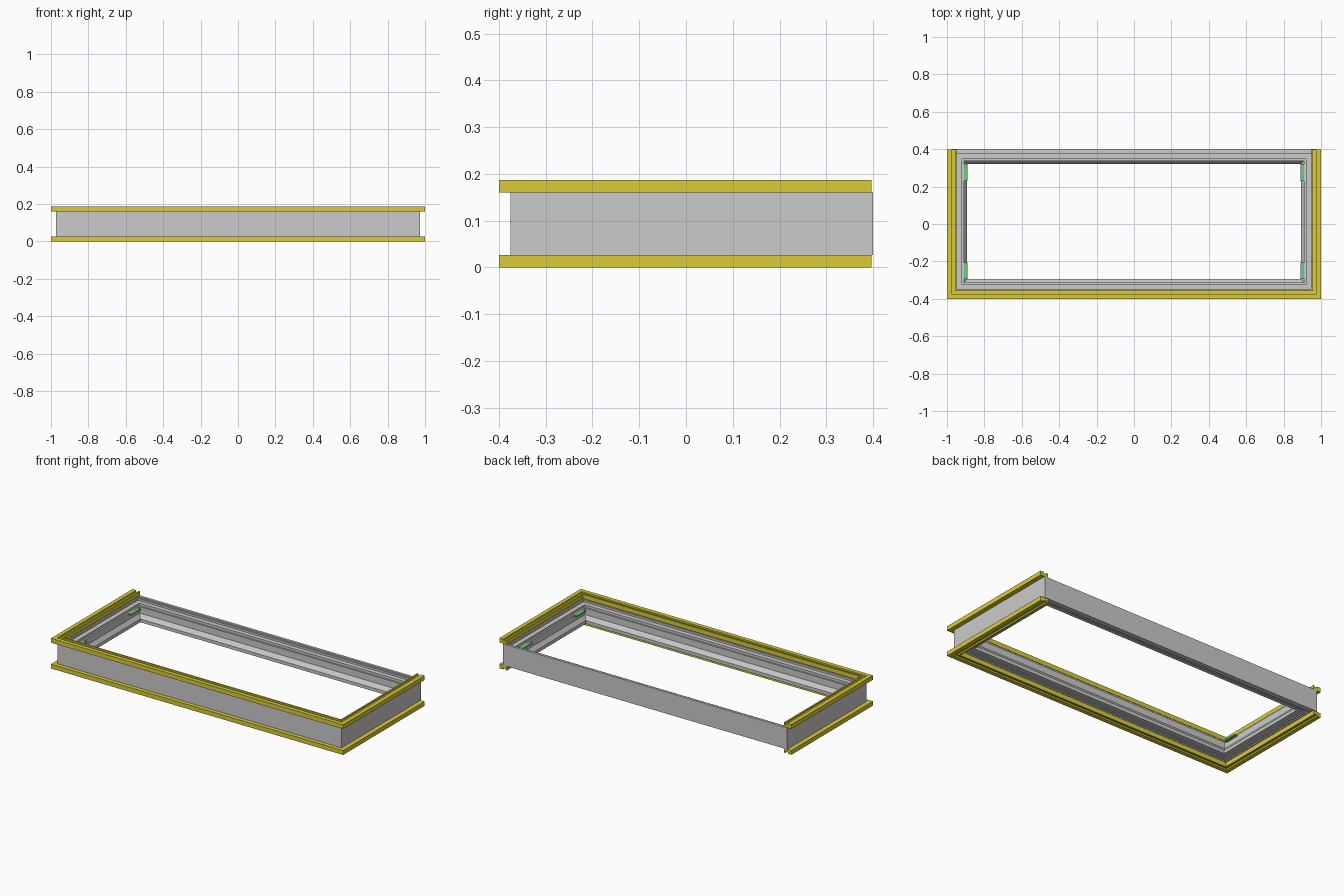
import bpy, bmesh

if "Cube" in bpy.data.objects:
    bpy.data.objects.remove(bpy.data.objects["Cube"])


def material(name, color):
    mat = bpy.data.materials.new(name)
    mat.diffuse_color = color
    mat.use_nodes = True
    mat.node_tree.nodes["Principled BSDF"].inputs["Base Color"].default_value = mat.diffuse_color
    return mat


def sweep(name, path, profile, closed, mat=None):
    """Sweep a (inset, z) profile along corners given as (x, y, inward x, inward y)."""
    bm = bmesh.new()
    rings = [[bm.verts.new((x + ix * w, y + iy * w, z)) for w, z in profile]
             for x, y, ix, iy in path]
    n = len(profile)
    count = len(rings) if closed else len(rings) - 1
    for i in range(count):
        a, b = rings[i], rings[(i + 1) % len(rings)]
        for j in range(n):
            k = (j + 1) % n
            bm.faces.new((a[j], b[j], b[k], a[k]))
    if not closed:
        bm.faces.new(rings[0])
        bm.faces.new(rings[-1])
    bmesh.ops.recalc_face_normals(bm, faces=bm.faces)
    mesh = bpy.data.meshes.new(name)
    bm.to_mesh(mesh)
    bm.free()
    obj = bpy.data.objects.new(name, mesh)
    bpy.context.collection.objects.link(obj)
    if mat:
        mesh.materials.append(mat)
    return obj


def box(name, center, size, mat):
    bpy.ops.mesh.primitive_cube_add(size=1, location=center)
    obj = bpy.context.object
    obj.name = name
    obj.scale = size
    obj.data.materials.append(mat)


yellow = material("yellow", (0.7, 0.6, 0.04, 1))
green = material("green", (0.15, 0.6, 0.2, 1))

# Grey stepped frame, mitred at all four corners
frame_path = [(-0.972, -0.375, 1, 1), (0.972, -0.375, -1, 1),
              (0.972, 0.4, -1, -1), (-0.972, 0.4, 1, -1)]
frame_profile = [(0, 0.027), (0, 0.16), (0.015, 0.16), (0.015, 0.152),
                 (0.024, 0.152), (0.024, 0.14), (0.052, 0.14), (0.052, 0.125),
                 (0.062, 0.125), (0.062, 0.085), (0.08, 0.06), (0.08, 0.04),
                 (0.052, 0.04), (0.052, 0.034), (0.03, 0.034), (0.03, 0.027)]
sweep("frame", frame_path, frame_profile, True)

# Yellow stepped trims around the front and both ends
trim_path = [(-1, 0.397, 1, 0), (-1, -0.4, 1, 1),
             (1, -0.4, -1, 1), (1, 0.397, -1, 0)]
trim_profile = [(0, 0.16), (0, 0.187), (0.025, 0.187), (0.025, 0.178),
                (0.043, 0.178), (0.043, 0.187), (0.052, 0.187), (0.052, 0.16)]
sweep("top_trim", trim_path, trim_profile, False, yellow)
sweep("bottom_trim", trim_path, [(w, 0.187 - z) for w, z in trim_profile],
      False, yellow)

# Green corner strips on the inner ledge of both ends
for side in (-1, 1):
    for y, end in ((-0.25, "front"), (0.275, "back")):
        box(f"{end}_corner_strip", (side * 0.9, y, 0.12), (0.02, 0.09, 0.008), green)
